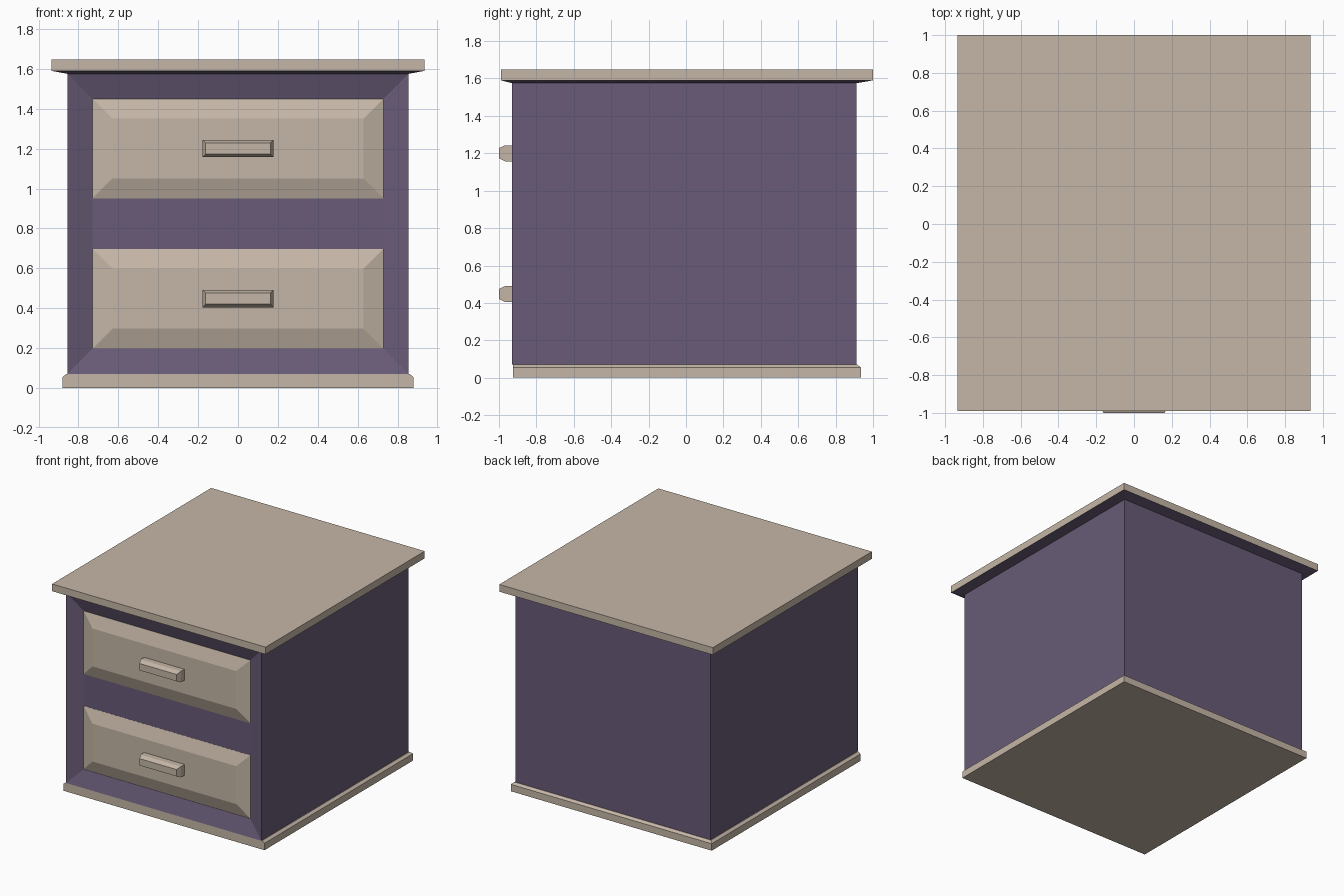
import bpy, bmesh

if "Cube" in bpy.data.objects:
    bpy.data.objects.remove(bpy.data.objects["Cube"])


def material(name, rgb):
    m = bpy.data.materials.new(name)
    m.diffuse_color = (*rgb, 1)
    m.use_nodes = True
    m.node_tree.nodes["Principled BSDF"].inputs["Base Color"].default_value = m.diffuse_color
    return m


WOOD = material("pale wood", (0.56, 0.47, 0.385))
PURPLE = material("dusky purple", (0.14, 0.105, 0.185))


def flat_ring(x, y0, y1, z):
    """Horizontal rectangle at height z."""
    return [(-x, y0, z), (x, y0, z), (x, y1, z), (-x, y1, z)]


def front_ring(x, z0, z1, y):
    """Upright rectangle facing the front at depth y."""
    return [(-x, y, z0), (x, y, z0), (x, y, z1), (-x, y, z1)]


def loft(name, rings, mat, recess=None):
    """Skin a stack of rectangles, optionally recessing the front panel."""
    bm = bmesh.new()
    rows = [[bm.verts.new(p) for p in ring] for ring in rings]
    for a, b in zip(rows, rows[1:]):
        for i in range(4):
            j = (i + 1) % 4
            bm.faces.new((a[i], a[j], b[j], b[i]))
    bm.faces.new(rows[0][::-1])
    bm.faces.new(rows[-1])
    bmesh.ops.recalc_face_normals(bm, faces=bm.faces)
    if recess:
        front = [f for f in bm.faces if f.normal.y < -0.99]
        bmesh.ops.inset_individual(bm, faces=front, thickness=recess[0],
                                   depth=-recess[1], use_even_offset=True)
    me = bpy.data.meshes.new(name)
    bm.to_mesh(me)
    bm.free()
    me.materials.append(mat)
    ob = bpy.data.objects.new(name, me)
    bpy.context.collection.objects.link(ob)
    return ob


# plinth with chamfered top edge
loft("base", [flat_ring(0.88, -0.925, 0.935, 0),
              flat_ring(0.88, -0.925, 0.935, 0.055),
              flat_ring(0.86, -0.925, 0.915, 0.07)], WOOD)

# cabinet with sloped lip under the top and bevelled recessed front
loft("cabinet_body", [flat_ring(0.855, -0.93, 0.912, 0.07),
                      flat_ring(0.855, -0.93, 0.912, 1.575),
                      flat_ring(0.935, -0.99, 1.0, 1.59)],
     PURPLE, recess=(0.125, 0.043))

# top board
loft("top_board", [flat_ring(0.935, -0.99, 1.0, 1.59),
                   flat_ring(0.935, -0.99, 1.0, 1.647)], WOOD)

# drawers with raised fronts and chamfered handles
for label, z in (("lower", 0.447), ("upper", 1.2)):
    loft(label + "_drawer", [front_ring(0.73, z - 0.25, z + 0.25, -0.88),
                             front_ring(0.73, z - 0.25, z + 0.25, -0.888),
                             front_ring(0.63, z - 0.15, z + 0.15, -0.922)], WOOD)
    loft(label + "_handle", [front_ring(0.177, z - 0.043, z + 0.043, -0.91),
                             front_ring(0.177, z - 0.043, z + 0.043, -0.967),
                             front_ring(0.162, z - 0.026, z + 0.028, -1.0)], WOOD)
